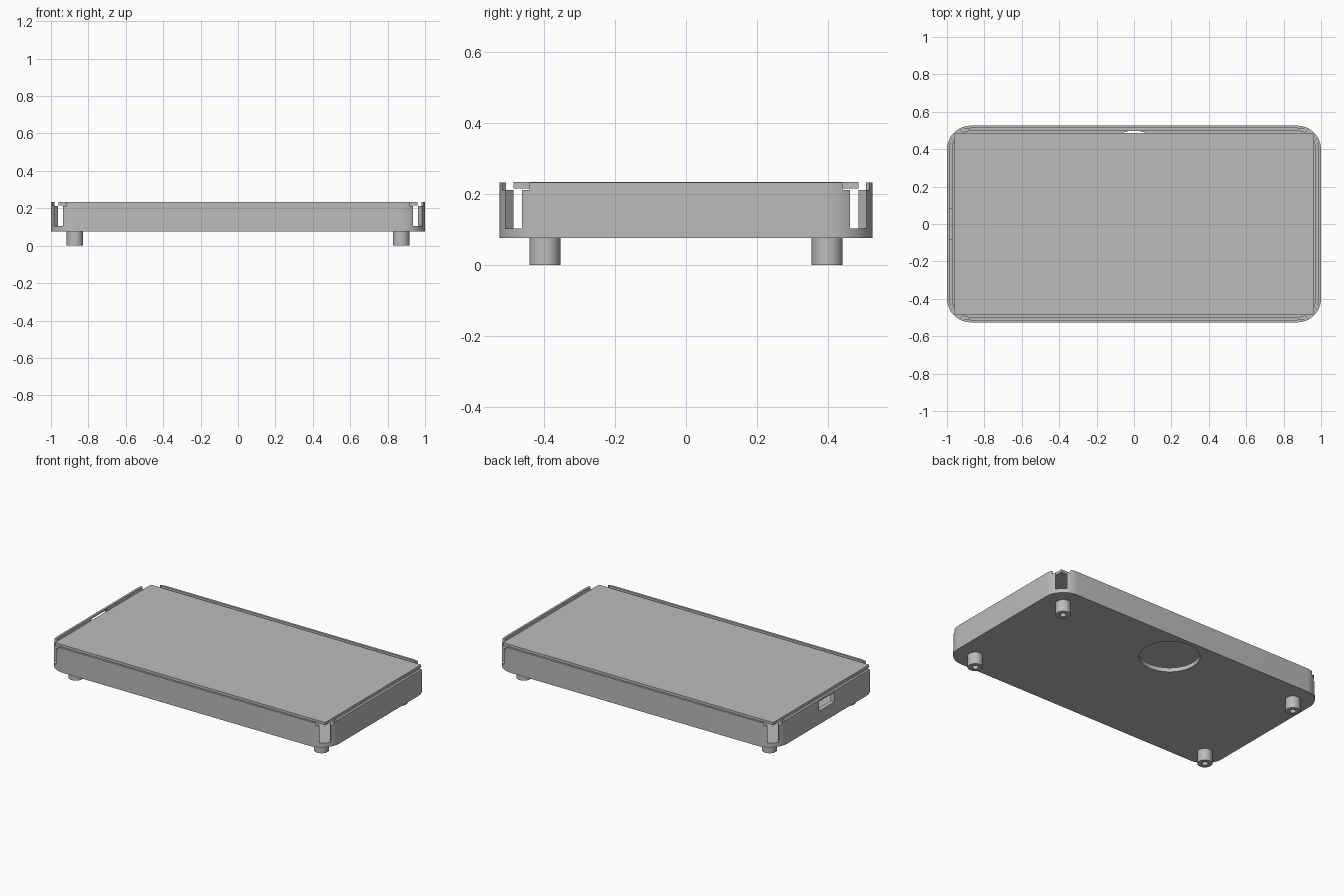
import bpy, bmesh, math

if "Cube" in bpy.data.objects:
    bpy.data.objects.remove(bpy.data.objects["Cube"], do_unlink=True)

grey = bpy.data.materials.new("plain_grey")
grey.use_nodes = True
colour = (0.5, 0.5, 0.5, 1)
grey.diffuse_color = colour
grey.node_tree.nodes["Principled BSDF"].inputs["Base Color"].default_value = colour

HALF_X, HALF_Y, RADIUS = 1.0, 0.526, 0.128
CORNER_X, CORNER_Y = HALF_X - RADIUS, HALF_Y - RADIUS
BASE, FLOOR, LEDGE, TOP = 0.077, 0.104, 0.212, 0.233
LIP, WALL = 0.014, 0.029
SIDES = [(sx, sy) for sx in (1, -1) for sy in (1, -1)]


def finish(bm, name):
    bmesh.ops.recalc_face_normals(bm, faces=bm.faces)
    mesh = bpy.data.meshes.new(name)
    bm.to_mesh(mesh)
    bm.free()
    obj = bpy.data.objects.new(name, mesh)
    obj.data.materials.append(grey)
    bpy.context.collection.objects.link(obj)
    return obj


def activate(obj):
    bpy.ops.object.select_all(action='DESELECT')
    obj.select_set(True)
    bpy.context.view_layer.objects.active = obj


def box(name, low, high, centre=(0, 0), turn=0):
    bm = bmesh.new()
    bmesh.ops.create_cube(bm, size=1)
    for v in bm.verts:
        for i in range(3):
            v.co[i] = low[i] + (v.co[i] + 0.5) * (high[i] - low[i])
    obj = finish(bm, name)
    obj.location = (*centre, 0)
    obj.rotation_euler.z = turn
    return obj


def cylinder(name, x, y, radius, low, high, segments=48):
    bm = bmesh.new()
    bmesh.ops.create_cone(bm, cap_ends=True, segments=segments,
                          radius1=radius, radius2=radius, depth=high - low)
    obj = finish(bm, name)
    obj.location = (x, y, (low + high) / 2)
    return obj


def cut(target, cutter):
    bpy.context.view_layer.update()
    mod = target.modifiers.new("cut", 'BOOLEAN')
    mod.operation, mod.solver, mod.object = 'DIFFERENCE', 'EXACT', cutter
    activate(target)
    bpy.ops.object.modifier_apply(modifier=mod.name)
    bpy.data.objects.remove(cutter, do_unlink=True)


def smooth(obj):
    activate(obj)
    bpy.ops.object.shade_smooth_by_angle(angle=math.radians(30))


def rounded_loop(bm, inset, z, steps=12):
    loop = []
    for quarter, (sx, sy) in enumerate(((1, 1), (-1, 1), (-1, -1), (1, -1))):
        for i in range(steps + 1):
            a = (quarter + i / steps) * math.pi / 2
            r = RADIUS - inset
            loop.append(bm.verts.new((sx * CORNER_X + r * math.cos(a),
                                      sy * CORNER_Y + r * math.sin(a), z)))
    return loop


# Tray: rounded shell with a thin lip above an inner ledge
bm = bmesh.new()
section = [(0, BASE), (0, TOP), (LIP, TOP), (LIP, LEDGE), (WALL, LEDGE), (WALL, FLOOR)]
loops = [rounded_loop(bm, inset, z) for inset, z in section]
for a, b in zip(loops, loops[1:]):
    for i in range(len(a)):
        j = (i + 1) % len(a)
        bm.faces.new((a[i], a[j], b[j], b[i]))
bm.faces.new(loops[0])
bm.faces.new(loops[-1])
tray = finish(bm, "tray")

# Stepped slots through each corner, wider across the lip
for sx, sy in SIDES:
    turn = math.atan2(sy, sx)
    centre = (sx * CORNER_X, sy * CORNER_Y)
    for half, low, high in ((0.033, FLOOR, 0.3), (0.054, LEDGE, 0.3)):
        cut(tray, box("slot_cutter", (0.06, -half, low), (0.2, half, high), centre, turn))

# Side port and round floor opening
cut(tray, box("port_cutter", (-1.1, -0.08, 0.162), (-0.9, 0.08, 0.223)))
cut(tray, cylinder("opening_cutter", 0, 0.322, 0.177, 0, 0.15, 64))
smooth(tray)

# Top panel with square corners
box("top_panel", (-0.96, -0.487, 0.216), (0.96, 0.487, 0.234))

# Hollow feet under the corners
for sx, sy in SIDES:
    name = ("left" if sx > 0 else "right") + ("_back" if sy > 0 else "_front") + "_foot"
    x, y = sx * CORNER_X, sy * CORNER_Y
    foot = cylinder(name, x, y, 0.044, 0, BASE + 0.003)
    cut(foot, cylinder("screw_cutter", x, y, 0.018, -0.05, 0.065, 24))
    smooth(foot)
